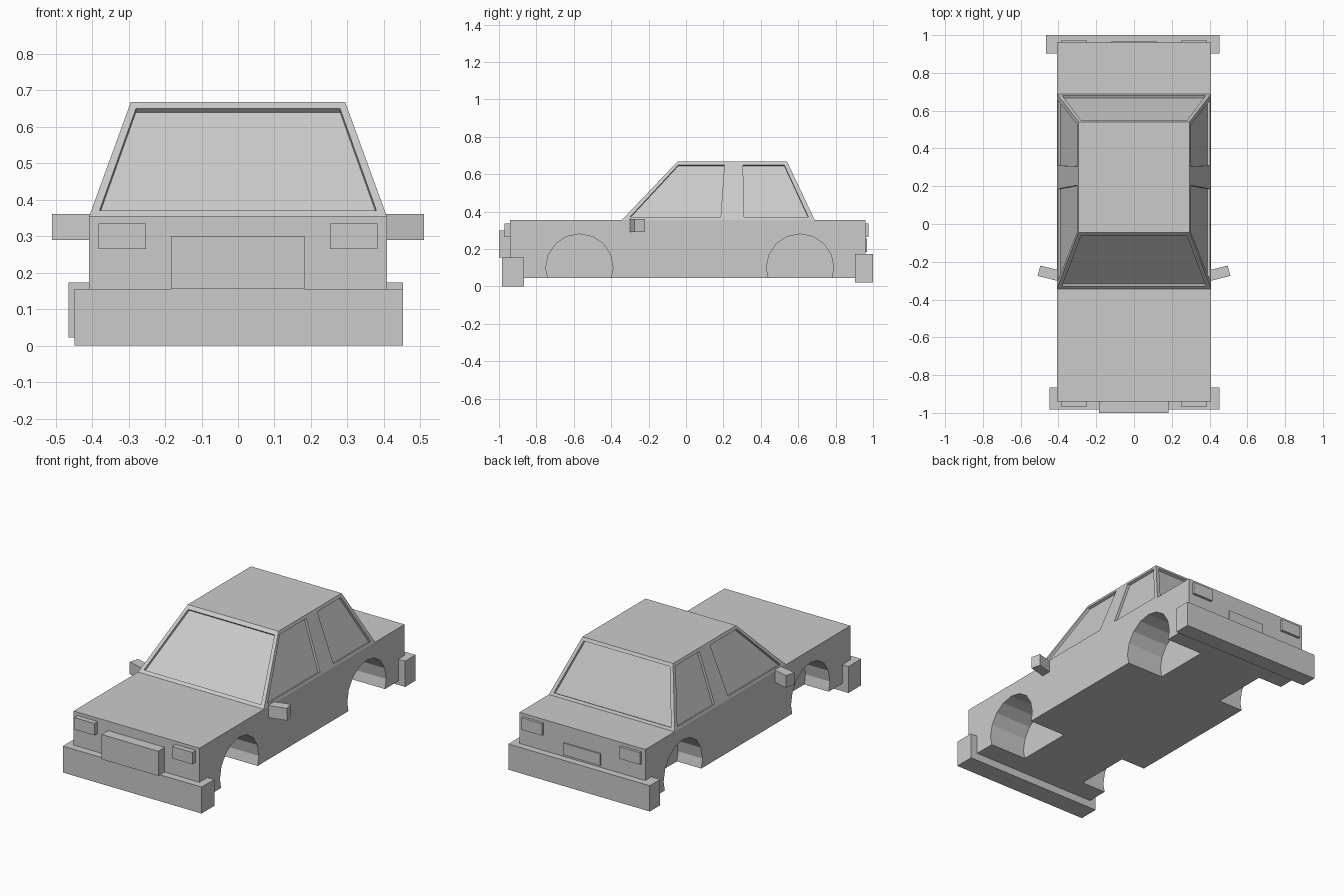
import bpy, bmesh, math
from mathutils import Vector

if "Cube" in bpy.data.objects:
    bpy.data.objects.remove(bpy.data.objects["Cube"])

GREY = (0.6, 0.6, 0.6, 1)
paint = bpy.data.materials.new("plain grey")
paint.use_nodes = True
paint.diffuse_color = GREY
paint.node_tree.nodes["Principled BSDF"].inputs["Base Color"].default_value = GREY


def loft(name, lower, upper):
    """Solid between two matching outlines."""
    bm = bmesh.new()
    a = [bm.verts.new(p) for p in lower]
    b = [bm.verts.new(p) for p in upper]
    bm.faces.new(a)
    bm.faces.new(b)
    for i in range(len(a)):
        j = (i + 1) % len(a)
        bm.faces.new((a[i], a[j], b[j], b[i]))
    bmesh.ops.recalc_face_normals(bm, faces=bm.faces)
    mesh = bpy.data.meshes.new(name)
    bm.to_mesh(mesh)
    bm.free()
    mesh.materials.append(paint)
    ob = bpy.data.objects.new(name, mesh)
    bpy.context.collection.objects.link(ob)
    return ob


def rect(x, y, z):
    return [(x[0], y[0], z), (x[1], y[0], z), (x[1], y[1], z), (x[0], y[1], z)]


def box(name, x, y, z):
    return loft(name, rect(x, y, z[0]), rect(x, y, z[1]))


def cut(target, cutter):
    cutter.hide_render = True
    cutter.hide_viewport = True
    mod = target.modifiers.new(cutter.name, "BOOLEAN")
    mod.operation = "DIFFERENCE"
    mod.solver = "EXACT"
    mod.object = cutter


def recess(target, name, outline, depth=0.015):
    """Sink an outline lying on a sloped panel below its surface."""
    pts = [Vector(p) for p in outline]
    n = (pts[1] - pts[0]).cross(pts[2] - pts[0]).normalized()
    cut(target, loft(name, [p - n * depth for p in pts], [p + n * 0.05 for p in pts]))


# Lower body with four wheel wells
SIDE = 0.408
SILL, BELT, ROOF = 0.045, 0.355, 0.668
body = box("lower_body", (-SIDE, SIDE), (-0.94, 0.96), (SILL, BELT))
for end, y in (("front", -0.57), ("rear", 0.61)):
    for side, x in (("left", (0.17, 0.6)), ("right", (-0.6, -0.25))):
        ring = [(y + 0.18 * math.cos(math.tau * i / 16), 0.1 + 0.18 * math.sin(math.tau * i / 16))
                for i in range(16)]
        cut(body, loft(f"{end}_{side}_well_cutter",
                       [(x[0], *p) for p in ring], [(x[1], *p) for p in ring]))

# Cabin with sunken windows
TOP_SIDE = 0.294
cabin = loft("cabin", rect((-SIDE, SIDE), (-0.343, 0.688), BELT),
             rect((-TOP_SIDE, TOP_SIDE), (-0.045, 0.54), ROOF))


def slope(z, low, high):
    return low + (high - low) * (z - BELT) / (ROOF - BELT)


LOW, HIGH = 0.37, 0.65
for name, y_low, y_high, s in (("windshield", -0.343, -0.045, 1), ("rear_window", 0.688, 0.54, -1)):
    yl, yh = slope(LOW, y_low, y_high), slope(HIGH, y_low, y_high)
    recess(cabin, name + "_cutter",
           [(-0.38 * s, yl, LOW), (0.38 * s, yl, LOW), (0.28 * s, yh, HIGH), (-0.28 * s, yh, HIGH)])
for side, s in (("left", 1), ("right", -1)):
    xl, xh = s * slope(LOW, SIDE, TOP_SIDE), s * slope(HIGH, SIDE, TOP_SIDE)
    for name, a, b, c, d in (("front", -0.3, 0.185, 0.205, -0.04), ("back", 0.31, 0.655, 0.525, 0.305)):
        pts = [(xl, a, LOW), (xl, b, LOW), (xh, c, HIGH), (xh, d, HIGH)]
        recess(cabin, f"{name}_{side}_window_cutter", pts if s > 0 else pts[::-1])

# Bumpers, grille and number plate
box("front_bumper", (-0.448, 0.452), (-0.983, -0.865), (0, 0.155))
box("rear_bumper", (-0.465, 0.452), (0.903, 1.0), (0.022, 0.173))
box("grille", (-0.184, 0.183), (-1.0, -0.93), (0.155, 0.3))
box("rear_plate", (-0.12, 0.12), (0.95, 0.967), (0.185, 0.255))

# Lamps and mirrors on both sides
for side, s in (("left", 1), ("right", -1)):
    lamp = sorted((s * 0.252, s * 0.383))
    box(side + "_headlight", lamp, (-0.97, -0.93), (0.265, 0.335))
    box(side + "_tail_light", lamp, (0.95, 0.975), (0.265, 0.335))
    plan = [(0.39, -0.305), (0.51, -0.275), (0.496, -0.22), (0.376, -0.25)]
    loft(side + "_mirror", [(s * x, y, 0.29) for x, y in plan], [(s * x, y, 0.361) for x, y in plan])
